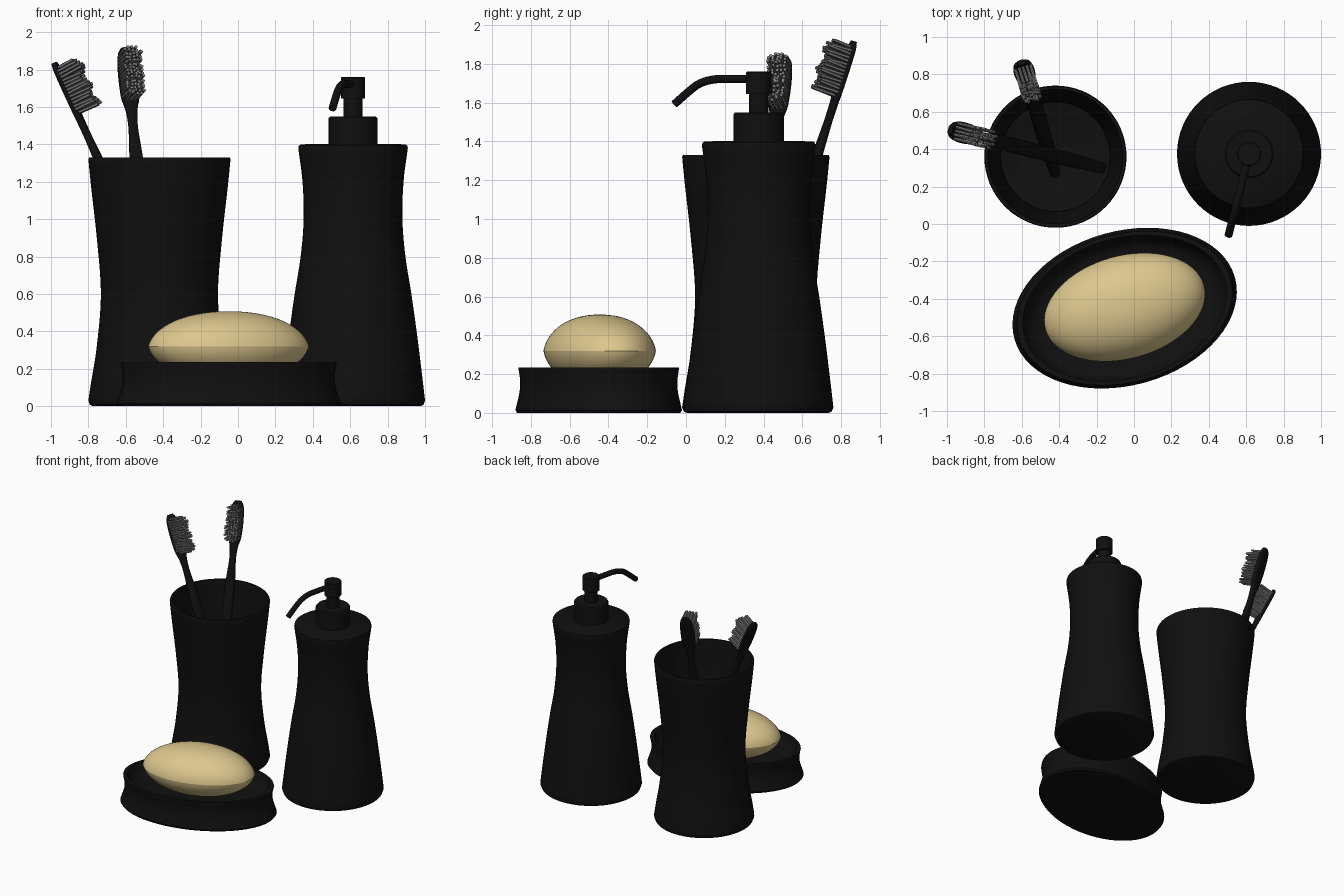
import bpy, bmesh, math, random
from mathutils import Vector, Matrix

random.seed(4)
cube = bpy.data.objects.get("Cube")
if cube:
    bpy.data.objects.remove(cube, do_unlink=True)


def material(name, color):
    m = bpy.data.materials.new(name)
    m.use_nodes = True
    m.diffuse_color = (*color, 1)
    m.node_tree.nodes["Principled BSDF"].inputs["Base Color"].default_value = (*color, 1)
    return m


BLACK = material("matte_black", (0.005, 0.005, 0.005))
CREAM = material("soap_cream", (0.72, 0.57, 0.27))
GREY = material("bristle_grey", (0.22, 0.22, 0.22))


def finish(name, bm, mat, angle=35):
    """Turn a bmesh into a smooth-shaded object that keeps sharp edges."""
    bmesh.ops.remove_doubles(bm, verts=bm.verts, dist=1e-5)
    bmesh.ops.recalc_face_normals(bm, faces=bm.faces)
    mesh = bpy.data.meshes.new(name)
    bm.to_mesh(mesh)
    bm.free()
    mesh.materials.append(mat)
    ob = bpy.data.objects.new(name, mesh)
    bpy.context.collection.objects.link(ob)
    bpy.ops.object.select_all(action='DESELECT')
    ob.select_set(True)
    bpy.context.view_layer.objects.active = ob
    bpy.ops.object.shade_smooth_by_angle(angle=math.radians(angle))
    return ob


def skin(bm, rings):
    """Bridge closed rings of points, capping both ends."""
    loops = [[bm.verts.new(p) for p in ring] for ring in rings]
    n = len(loops[0])
    for a, b in zip(loops, loops[1:]):
        for i in range(n):
            j = (i + 1) % n
            bm.faces.new((a[i], a[j], b[j], b[i]))
    bm.faces.new(loops[0])
    bm.faces.new(loops[-1])


def lathe(name, profile, mat, x, y, sx=1, sy=1, turn=0, angle=35, seg=64):
    """Revolve (radius, height) points; sx and sy make the section an ellipse."""
    place = Matrix.Translation((x, y, 0)) @ Matrix.Rotation(math.radians(turn), 4, 'Z')
    ring = [(math.cos(k * math.tau / seg), math.sin(k * math.tau / seg)) for k in range(seg)]
    bm = bmesh.new()
    skin(bm, [[place @ Vector((c * r * sx, s * r * sy, z)) for c, s in ring] for r, z in profile])
    return finish(name, bm, mat, angle)


def smooth(points, steps=5):
    """Catmull-Rom curve through profile points."""
    pts = [Vector(p) for p in points]
    pts = [2 * pts[0] - pts[1]] + pts + [2 * pts[-1] - pts[-2]]
    out = []
    for a, b, c, d in zip(pts, pts[1:], pts[2:], pts[3:]):
        for k in range(steps):
            t = k / steps
            out.append(0.5 * (2 * b + (c - a) * t + (2 * a - 5 * b + 4 * c - d) * t ** 2
                              + (3 * b - a - 3 * c + d) * t ** 3))
    return out + [pts[-2]]


# Tumbler: waisted wall with a thin rim and hollow inside
wall = smooth([(0.38, 0.03), (0.365, 0.13), (0.335, 0.32), (0.313, 0.6), (0.335, 0.9), (0.365, 1.17), (0.38, 1.32)])
inside = [(r - 0.022, z) for r, z in reversed(wall) if z > 0.07]
lathe("tumbler", [(0.355, 0), (0.372, 0.008)] + wall + [(0.376, 1.33), (0.36, 1.33)] + inside
      + [(0.3, 0.06), (0.001, 0.06)], BLACK, -0.42, 0.36)

# Soap dispenser bottle, collar, neck and pump head
BX, BY = 0.615, 0.375
body = smooth([(0.385, 0.03), (0.365, 0.2), (0.34, 0.4), (0.312, 0.6), (0.28, 0.8), (0.264, 1.0), (0.27, 1.2), (0.293, 1.38)])
lathe("dispenser_bottle", [(0.36, 0), (0.377, 0.008)] + body + [(0.29, 1.393), (0.278, 1.4), (0.001, 1.405)],
      BLACK, BX, BY)
lathe("pump_collar", [(0.13, 1.39), (0.13, 1.54), (0.122, 1.55), (0.001, 1.55)], BLACK, BX, BY)
lathe("pump_neck", [(0.05, 1.54), (0.05, 1.66)], BLACK, BX, BY, seg=32)
lathe("pump_head", [(0.065, 1.645), (0.065, 1.755), (0.06, 1.76)], BLACK, BX, BY, seg=32)

# Pump spout: a tube bending down at the tip
curve = bpy.data.curves.new("pump_spout", 'CURVE')
curve.dimensions = '3D'
curve.bevel_depth = 0.021
curve.bevel_resolution = 4
curve.use_fill_caps = True
path = smooth([(BX, BY, 1.72), (0.572, 0.2, 1.722), (0.554, 0.13, 1.717), (0.54, 0.07, 1.698),
               (0.526, 0.02, 1.662), (0.505, -0.06, 1.592)])
line = curve.splines.new('POLY')
line.points.add(len(path) - 1)
for point, co in zip(line.points, path):
    point.co = (*co, 1)
spout = bpy.data.objects.new("pump_spout", curve)
bpy.context.collection.objects.link(spout)
curve.materials.append(BLACK)
bpy.ops.object.select_all(action='DESELECT')
spout.select_set(True)
bpy.context.view_layer.objects.active = spout
bpy.ops.object.convert(target='MESH')
bpy.ops.object.shade_smooth_by_angle(angle=math.radians(35))

# Oval dish with a flared foot and shallow basin
foot = smooth([(1.0, 0.015), (0.98, 0.05), (0.95, 0.11), (0.945, 0.17), (0.963, 0.228)])
basin = smooth([(0.9, 0.225), (0.86, 0.18), (0.76, 0.14), (0.5, 0.125)])
lathe("soap_dish", [(0.98, 0)] + foot + [(0.96, 0.235), (0.91, 0.235)] + basin + [(0.001, 0.12)],
      BLACK, -0.05, -0.45, 0.612, 0.412, 15.6)

# Soap bar: two pressed halves meeting at a seam
seam = math.radians(8)
half = []
for k in range(21):
    t = seam + (math.pi / 2 - seam) * k / 20
    half.append((max(0.001, (math.cos(t) / math.cos(seam)) ** 0.92),
                 0.187 * (math.sin(t) - math.sin(seam)) / (1 - math.sin(seam))))
lathe("soap_bar", [(r, 0.32 - z) for r, z in reversed(half)] + [(r, 0.32 + z) for r, z in half[1:]],
      CREAM, -0.05, -0.445, 0.44, 0.275, 15.6, angle=22)


def toothbrush(name, foot_at, tip_at):
    """Tapered handle and head along a line, with tufts facing the tumbler axis."""
    foot_at, tip_at = Vector(foot_at), Vector(tip_at)
    axis = (tip_at - foot_at).normalized()
    face = (-axis.z * Vector((axis.x, axis.y, 0)).normalized()
            + Vector((0, 0, Vector((axis.x, axis.y)).length)))
    side = axis.cross(face)
    length = (tip_at - foot_at).length
    # (position along the brush, half width, half thickness)
    shape = smooth([(0, 0.015, 0.01), (0.02, 0.03, 0.02), (0.3, 0.038, 0.026), (0.55, 0.04, 0.026),
                    (0.68, 0.036, 0.024), (0.77, 0.025, 0.02), (0.82, 0.032, 0.019), (0.86, 0.052, 0.018),
                    (0.93, 0.056, 0.018), (0.98, 0.046, 0.018), (1, 0.025, 0.014)], 4)
    rings = []
    for t, w, h in shape:
        ring = []
        for k in range(16):
            c, s = math.cos(k * math.tau / 16), math.sin(k * math.tau / 16)
            c, s = [math.copysign(abs(v) ** 0.7, v) for v in (c, s)]
            ring.append(foot_at + axis * length * t + side * w * c + face * h * s)
        rings.append(ring)
    bm = bmesh.new()
    skin(bm, rings)
    finish(name + "_handle", bm, BLACK, 50)

    # Bristle tufts with slightly uneven lengths
    bm = bmesh.new()
    rows, cols = 15, 5
    for i in range(rows):
        along = length * (0.848 + 0.135 * i / (rows - 1))
        for j in range(cols):
            if i in (0, rows - 1) and j in (0, cols - 1):
                continue
            tall = 0.112 + 0.012 * math.cos(i * 1.1) + random.uniform(-0.007, 0.007)
            base = foot_at + axis * along + side * 0.021 * (j - (cols - 1) / 2) + face * 0.01
            lean = axis * random.uniform(-0.006, 0.006) + side * random.uniform(-0.005, 0.005)
            tip = base + face * tall + lean
            skin(bm, [[p + 0.0085 * (axis * math.cos(k * math.tau / 6) + side * math.sin(k * math.tau / 6))
                       for k in range(6)] for p in (base, tip)])
    finish(name + "_bristles", bm, GREY, 35)


toothbrush("side_toothbrush", (-0.17, 0.3, 0.06), (-0.982, 0.505, 1.835))
toothbrush("back_toothbrush", (-0.42, 0.27, 0.06), (-0.602, 0.865, 1.915))
